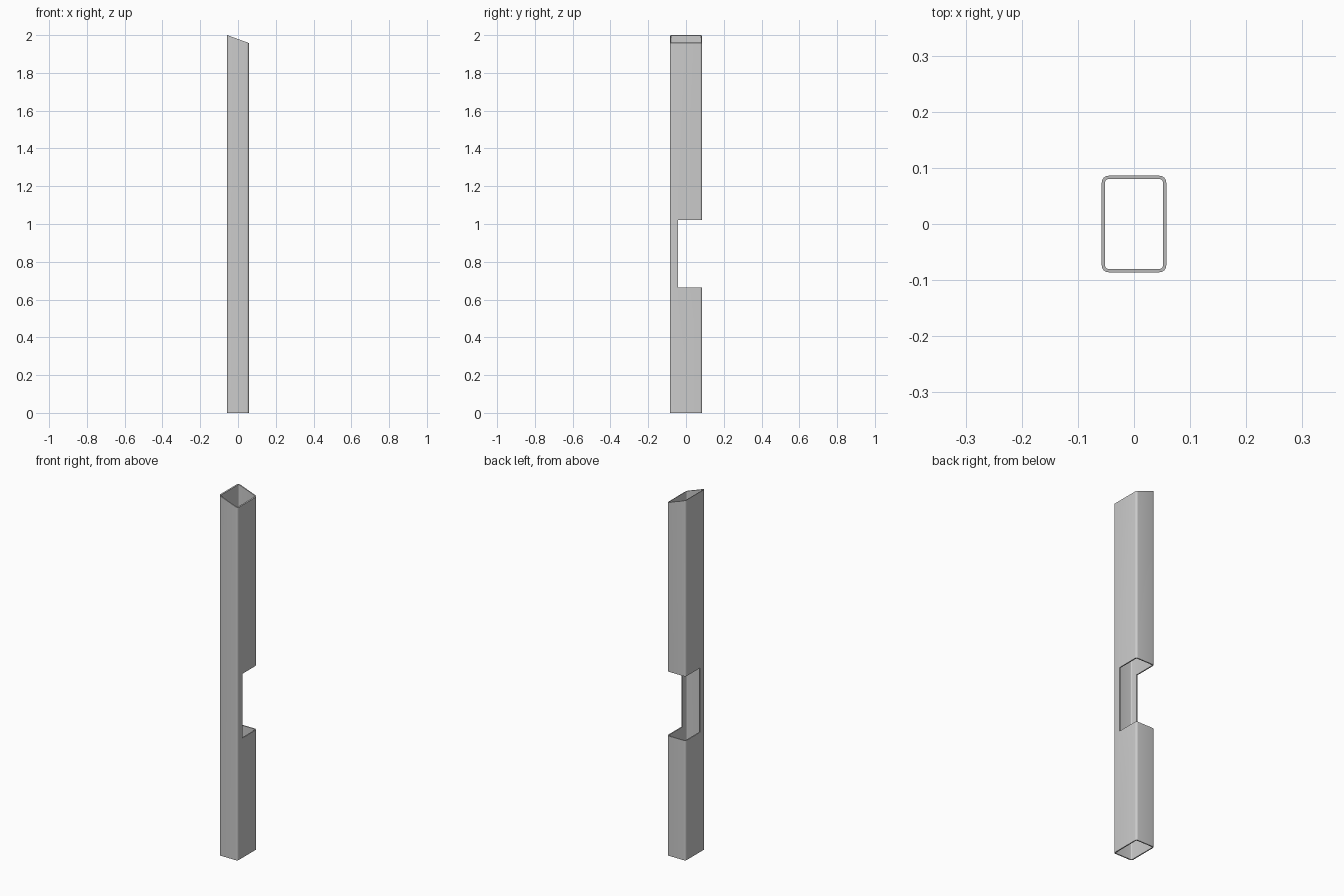
import bpy, bmesh, math

if "Cube" in bpy.data.objects:
    bpy.data.objects.remove(bpy.data.objects["Cube"])

HX, HY = 0.0575, 0.086      # outer half sizes
WALL, RADIUS = 0.006, 0.012
SEG = 6                     # segments per rounded corner
SLOPE = math.tan(math.radians(20))


def rounded_rect(hx, hy, r):
    pts = []
    for i, (sx, sy) in enumerate([(1, 1), (-1, 1), (-1, -1), (1, -1)]):
        for k in range(SEG + 1):
            a = math.pi / 2 * (i + k / SEG)
            pts.append((sx * (hx - r) + r * math.cos(a),
                        sy * (hy - r) + r * math.sin(a)))
    return pts


def top_z(x):
    return 2.0 - (x + HX) * SLOPE


# Hollow rectangular tube with a mitred top
outer = rounded_rect(HX, HY, RADIUS)
inner = rounded_rect(HX - WALL, HY - WALL, RADIUS - WALL)
bm = bmesh.new()
rings = []
for pts, top in ((outer, False), (outer, True), (inner, True), (inner, False)):
    rings.append([bm.verts.new((x, y, top_z(x) if top else 0)) for x, y in pts])
n = len(outer)
for r in range(4):
    a, b = rings[r], rings[(r + 1) % 4]
    for i in range(n):
        j = (i + 1) % n
        bm.faces.new((a[i], a[j], b[j], b[i]))
bmesh.ops.recalc_face_normals(bm, faces=bm.faces)
mesh = bpy.data.meshes.new("notched_tube")
bm.to_mesh(mesh)
bm.free()
tube = bpy.data.objects.new("notched_tube", mesh)
bpy.context.collection.objects.link(tube)

# Notch cut from the back face
y0, y1, z0, z1 = -0.042, 0.2, 0.665, 1.022
bpy.ops.mesh.primitive_cube_add(size=1, location=(0, (y0 + y1) / 2, (z0 + z1) / 2))
cutter = bpy.context.object
cutter.name = "notch_cutter"
cutter.scale = (0.3, y1 - y0, z1 - z0)
cutter.hide_render = True
bpy.context.view_layer.update()

bpy.ops.object.select_all(action='DESELECT')
tube.select_set(True)
bpy.context.view_layer.objects.active = tube
mod = tube.modifiers.new("notch", 'BOOLEAN')
mod.operation = 'DIFFERENCE'
mod.solver = 'EXACT'
mod.object = cutter
bpy.ops.object.modifier_apply(modifier=mod.name)
bpy.data.objects.remove(cutter)

# Smooth rounded corners, crisp cut edges
bpy.ops.object.shade_smooth_by_angle(angle=math.radians(30))
